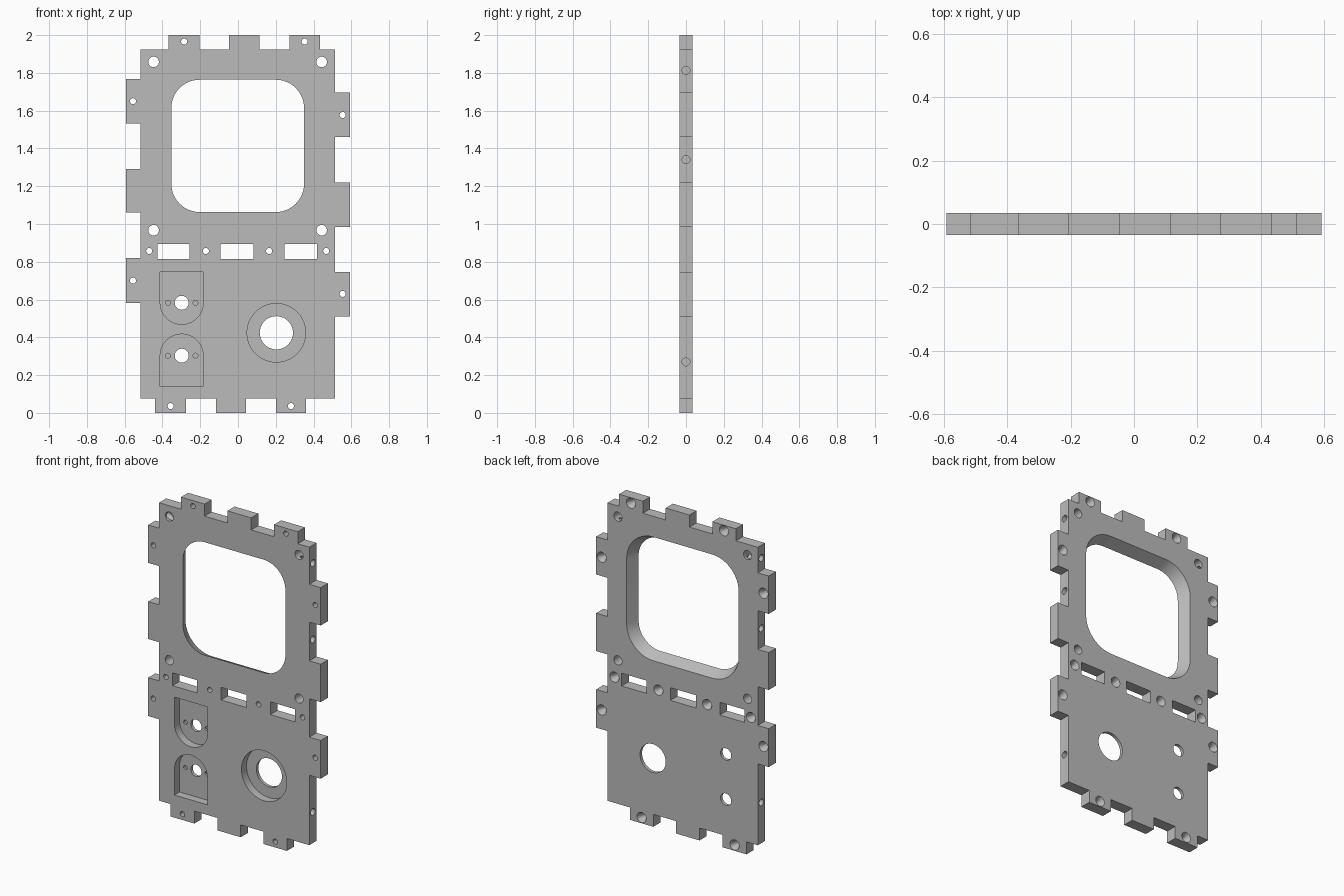
import bpy, bmesh
from math import cos, sin, pi

cube = bpy.data.objects.get("Cube")
if cube:
    bpy.data.objects.remove(cube, do_unlink=True)

HALF = 0.035          # half thickness of the plate
LEFT, RIGHT, LOW, HIGH = -0.517, 0.514, 0.077, 1.925
EDGE = 0.592          # outer reach of the side tabs


def arc(cx, cz, r, a0, a1, n):
    return [(cx + r * cos(a0 + (a1 - a0) * i / n), cz + r * sin(a0 + (a1 - a0) * i / n))
            for i in range(n + 1)]


def circle(cx, cz, r, n=32):
    return arc(cx, cz, r, 0, 2 * pi, n)[:-1]


def rounded_rect(x0, x1, z0, z1, r):
    pts = []
    for i, (x, z) in enumerate([(x1 - r, z1 - r), (x0 + r, z1 - r), (x0 + r, z0 + r), (x1 - r, z0 + r)]):
        pts += arc(x, z, r, i * pi / 2, (i + 1) * pi / 2, 12)
    return pts


def solid(name, first, start, second, end, axis="y"):
    """Closed solid lofted between two matching loops along an axis."""
    bm = bmesh.new()
    loops = []
    for pts, d in ((first, start), (second, end)):
        loops.append([bm.verts.new((a, d, b) if axis == "y" else (d, a, b)) for a, b in pts])
    bm.faces.new(loops[0])
    bm.faces.new(loops[1][::-1])
    n = len(first)
    for i in range(n):
        j = (i + 1) % n
        bm.faces.new((loops[0][i], loops[1][i], loops[1][j], loops[0][j]))
    bmesh.ops.recalc_face_normals(bm, faces=bm.faces)
    mesh = bpy.data.meshes.new(name)
    bm.to_mesh(mesh)
    bm.free()
    obj = bpy.data.objects.new(name, mesh)
    bpy.context.collection.objects.link(obj)
    return obj


# Plate outline, walked counter-clockwise through the tabs of each edge
outline = [(LEFT, LOW)]
for a, b in [(-0.44, -0.275), (-0.117, 0.043), (0.2, 0.36)]:
    outline += [(a, LOW), (a, 0), (b, 0), (b, LOW)]
outline.append((RIGHT, LOW))
for a, b in [(0.51, 0.747), (0.985, 1.22), (1.46, 1.695)]:
    outline += [(RIGHT, a), (EDGE, a), (EDGE, b), (RIGHT, b)]
outline.append((RIGHT, HIGH))
for a, b in [(0.435, 0.272), (0.115, -0.048), (-0.205, -0.367)]:
    outline += [(a, HIGH), (a, 2), (b, 2), (b, HIGH)]
outline.append((LEFT, HIGH))
for a, b in [(1.767, 1.532), (1.292, 1.06), (0.82, 0.582)]:
    outline += [(LEFT, a), (-EDGE, a), (-EDGE, b), (LEFT, b)]
panel = solid("panel", outline, -HALF, outline, HALF)


def cut(first, start, second, end, axis="y"):
    cutter = solid("cutter", first, start, second, end, axis)
    cutter.hide_render = True
    mod = panel.modifiers.new("cut", "BOOLEAN")
    mod.operation = "DIFFERENCE"
    mod.solver = "EXACT"
    mod.object = cutter
    bpy.context.view_layer.objects.active = panel
    bpy.ops.object.modifier_apply(modifier=mod.name)
    bpy.data.objects.remove(cutter, do_unlink=True)


def through(pts):
    cut(pts, -0.1, pts, 0.1)


def pocket(pts, floor):
    cut(pts, -0.1, pts, floor)


# Window opening, tapering wider towards the back
def window(grow):
    return rounded_rect(-0.353 - grow, 0.35 + grow, 1.063 - grow, 1.764 + grow, 0.15 + grow)


cut(window(-0.005), -0.045, window(0.038), 0.045)

# Slots across the middle
for a, b in [(-0.425, -0.257), (-0.092, 0.083), (0.247, 0.417)]:
    through([(a, 0.815), (b, 0.815), (b, 0.894), (a, 0.894)])

# Plain holes around the window corners
for x in (-0.447, 0.443):
    for z in (0.967, 1.858):
        through(circle(x, z, 0.028))

# Screw holes, countersunk from the back
screws = [(-0.285, 1.966), (0.353, 1.966), (-0.357, 0.036), (0.28, 0.036),
          (-0.556, 1.65), (-0.556, 0.70), (0.554, 1.577), (0.554, 0.63)]
screws += [(x, 0.857) for x in (-0.47, -0.17, 0.165, 0.467)]
for x, z in screws:
    through(circle(x, z, 0.016, 24))
    cut(circle(x, z, 0.015, 24), 0, circle(x, z, 0.034, 24), 0.04)

# Two arched pockets with a shaft hole and blind pin holes
PX, PR = -0.298, 0.114
for z, flat, a0 in [(0.583, 0.747, pi), (0.303, 0.14, 0)]:
    pts = arc(PX, z, PR, a0, a0 + pi, 24)
    pts += [(pts[-1][0], flat), (pts[0][0], flat)]
    pocket(pts, 0.015)
    through(circle(PX, z, 0.037))
    for side in (-1, 1):
        pocket(circle(PX + side * 0.073, z, 0.013, 20), 0.028)

# Round recess with a through hole
pocket(circle(0.203, 0.424, 0.155, 48), 0.015)
through(circle(0.203, 0.424, 0.088, 40))

# Blind bores in the side edges
for edge, inner, heights in [(RIGHT, 0.42, (0.27, 1.34, 1.813)), (LEFT, -0.42, (0.33, 1.41, 1.845))]:
    for z in heights:
        ring = circle(0, z, 0.021, 24)
        cut(ring, inner, ring, edge * 1.1, "x")

# Colour and shading
grey = bpy.data.materials.new("grey")
grey.use_nodes = True
grey.diffuse_color = (0.5, 0.5, 0.5, 1)
grey.node_tree.nodes["Principled BSDF"].inputs["Base Color"].default_value = (0.5, 0.5, 0.5, 1)
panel.data.materials.clear()
panel.data.materials.append(grey)
bpy.ops.object.select_all(action="DESELECT")
panel.select_set(True)
bpy.context.view_layer.objects.active = panel
bpy.ops.object.shade_smooth_by_angle()
